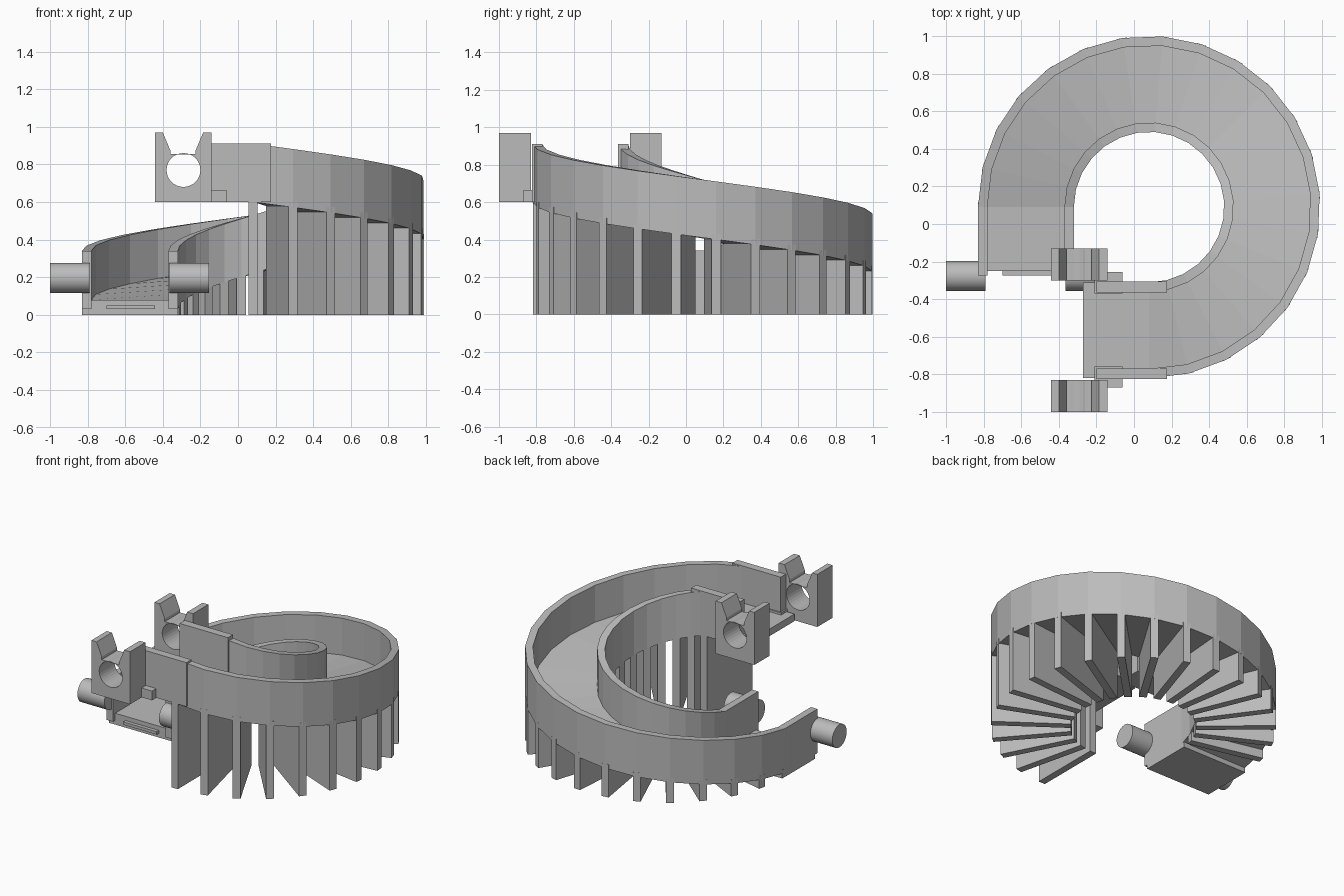
import bpy, bmesh, math
from mathutils import Vector, Matrix

cube = bpy.data.objects.get("Cube")
if cube:
    bpy.data.objects.remove(cube, do_unlink=True)

grey = bpy.data.materials.new("plain grey")
grey.use_nodes = True
colour = (0.5, 0.5, 0.5, 1)
grey.diffuse_color = colour
grey.node_tree.nodes["Principled BSDF"].inputs["Base Color"].default_value = colour

CENTRE = Vector((0.08, 0.09, 0))
R_IN, R_OUT, WALL = 0.40, 0.91, 0.05
Z_LOW, Z_HIGH = 0.03, 0.60
FLOOR, HEIGHT = 0.05, 0.31
STEPS = 20


def finish(name, bm):
    bmesh.ops.recalc_face_normals(bm, faces=bm.faces)
    mesh = bpy.data.meshes.new(name)
    bm.to_mesh(mesh)
    bm.free()
    mesh.materials.append(grey)
    obj = bpy.data.objects.new(name, mesh)
    bpy.context.collection.objects.link(obj)
    return obj


def box(name, x, y, z):
    bm = bmesh.new()
    bmesh.ops.create_cube(bm, size=1)
    for v in bm.verts:
        v.co = [lo + (c + 0.5) * (hi - lo) for c, (lo, hi) in zip(v.co, (x, y, z))]
    return finish(name, bm)


def turn(step):
    """Angle and underside height of the ramp at a step."""
    t = step / STEPS
    return math.pi * (1 - 1.5 * t), Z_LOW + (Z_HIGH - Z_LOW) * t


# Spiral trough: a U section swept down-to-up through three quarters of a turn
section = [(R_IN, 0), (R_OUT, 0), (R_OUT, HEIGHT), (R_OUT - WALL, HEIGHT),
           (R_OUT - WALL, FLOOR), (R_IN + WALL, FLOOR), (R_IN + WALL, HEIGHT), (R_IN, HEIGHT)]
bm = bmesh.new()
rings = []
for i in range(STEPS + 1):
    a, z = turn(i)
    rings.append([bm.verts.new(CENTRE + Vector((r * math.cos(a), r * math.sin(a), z + h)))
                  for r, h in section])
for lower, upper in zip(rings, rings[1:]):
    for j in range(len(section)):
        k = (j + 1) % len(section)
        bm.faces.new((lower[j], lower[k], upper[k], upper[j]))
bm.faces.new(rings[0])
bm.faces.new(rings[-1])
finish("spiral_trough", bm)

# Radial support fins
for i in range(STEPS + 1):
    a, z = turn(i)
    fin = box(f"support_fin_{i + 1}", (R_IN, R_OUT - 0.001), (-0.025, 0.025), (0, z + 0.03))
    fin.data.transform(Matrix.Translation(CENTRE) @ Matrix.Rotation(a, 4, 'Z'))

# Low straight end with its floor, walls and tongue
x_out, x_in = CENTRE.x - R_OUT, CENTRE.x - R_IN
box("low_floor", (x_out, x_in), (-0.25, CENTRE.y), (0, Z_LOW + FLOOR))
for name, x in (("outer", x_out), ("inner", x_in - WALL)):
    box(f"low_{name}_wall", (x, x + WALL), (-0.275, CENTRE.y), (Z_LOW, Z_LOW + HEIGHT))
box("low_tongue", (-0.70, -0.44), (-0.275, -0.24), (0.03, 0.05))

# Hinge pins on the low end
for name, x in (("outer", -0.895), ("inner", -0.26)):
    bm = bmesh.new()
    bmesh.ops.create_cone(bm, cap_ends=True, segments=32, radius1=0.08, radius2=0.08, depth=0.21,
                          matrix=Matrix.Translation((x, -0.277, 0.195)) @ Matrix.Rotation(math.pi / 2, 4, 'Y'))
    pin = finish(f"{name}_pin", bm)
    bpy.ops.object.select_all(action='DESELECT')
    pin.select_set(True)
    bpy.context.view_layer.objects.active = pin
    bpy.ops.object.shade_smooth_by_angle(angle=math.radians(35))

# High straight end with its floor and walls
y_out, y_in = CENTRE.y - R_OUT, CENTRE.y - R_IN
box("high_floor", (-0.27, CENTRE.x), (y_out, y_in), (Z_HIGH, Z_HIGH + FLOOR))
for name, y in (("outer", y_out), ("inner", y_in - WALL)):
    box(f"high_{name}_wall", (-0.20, 0.175), (y - 0.003, y + WALL + 0.003),
        (Z_HIGH, Z_HIGH + HEIGHT))

# Hinge sockets: notched plates with a round hole, tied to the walls by small tabs
outline = [(-0.44, 0.60), (-0.14, 0.60), (-0.14, 0.97), (-0.185, 0.97), (-0.225, 0.875),
           (-0.225, 0.855), (-0.36, 0.855), (-0.36, 0.875), (-0.40, 0.97), (-0.44, 0.97)]
hole = [(-0.29 + 0.09 * math.cos(t * math.pi / 16), 0.77 + 0.09 * math.sin(t * math.pi / 16))
        for t in range(32)]


def socket(name, y_mid):
    curve = bpy.data.curves.new(name, 'CURVE')
    curve.dimensions = '2D'
    curve.fill_mode = 'BOTH'
    curve.extrude = 0.085
    for loop in (outline, hole):
        spline = curve.splines.new('POLY')
        spline.points.add(len(loop) - 1)
        for point, (x, z) in zip(spline.points, loop):
            point.co = (x, z, 0, 1)
        spline.use_cyclic_u = True
    curve.materials.append(grey)
    obj = bpy.data.objects.new(name, curve)
    bpy.context.collection.objects.link(obj)
    obj.location.y = y_mid
    obj.rotation_euler.x = math.pi / 2
    bpy.ops.object.select_all(action='DESELECT')
    obj.select_set(True)
    bpy.context.view_layer.objects.active = obj
    bpy.ops.object.convert(target='MESH')
    bpy.ops.object.shade_flat()


for name, y_mid, tab in (("outer", -0.915, (-0.87, -0.757)), ("inner", -0.215, (-0.37, -0.255))):
    socket(f"{name}_hinge_socket", y_mid)
    box(f"{name}_socket_tab", (-0.21, -0.06), tab, (Z_HIGH, 0.665))
